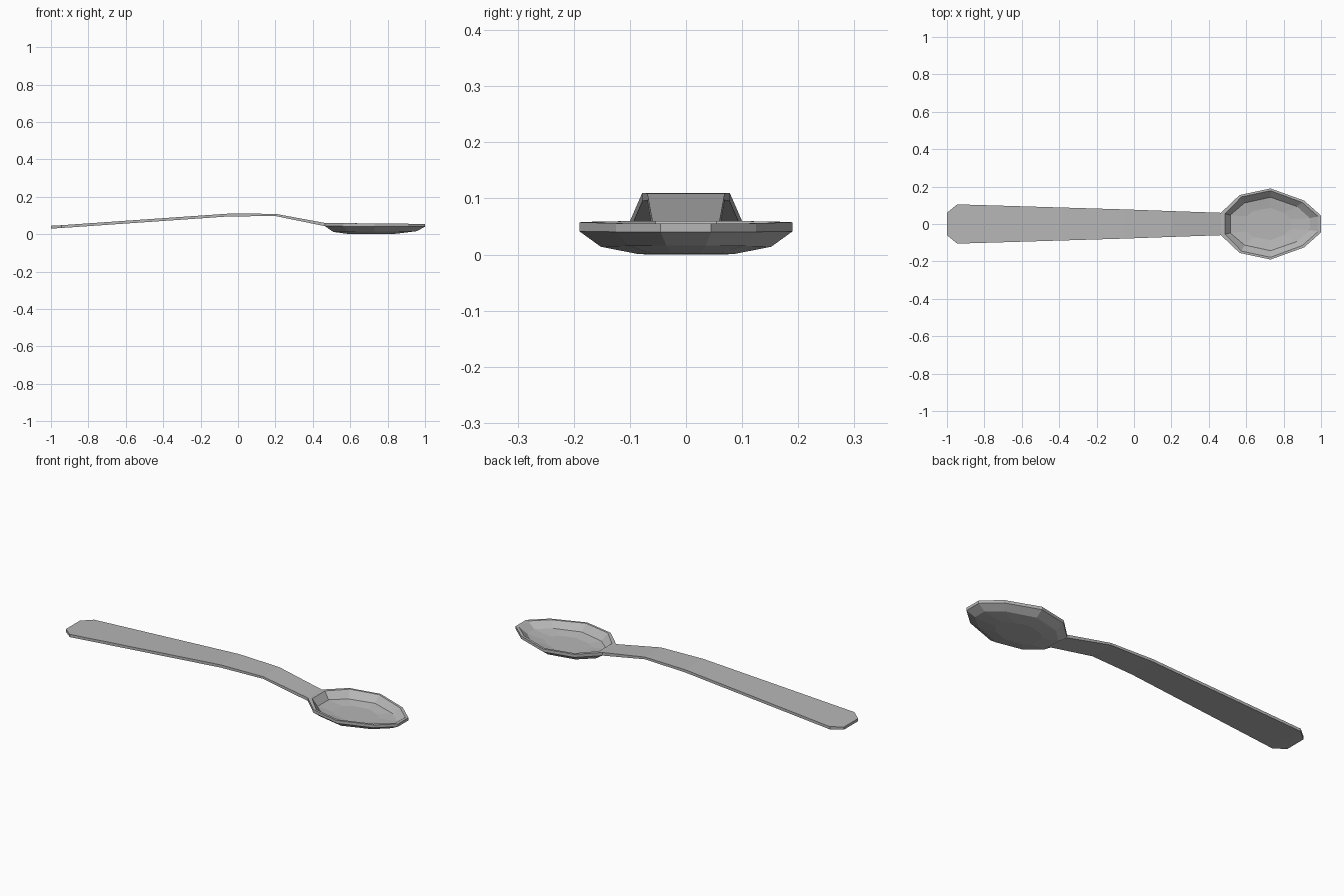
import bpy
import bmesh

if "Cube" in bpy.data.objects:
    bpy.data.objects.remove(bpy.data.objects["Cube"], do_unlink=True)

# Single metal colour
metal = bpy.data.materials.new("grey_metal")
metal.use_nodes = True
metal.diffuse_color = (0.47, 0.47, 0.47, 1)
metal.node_tree.nodes["Principled BSDF"].inputs["Base Color"].default_value = (0.47, 0.47, 0.47, 1)


def loft(name, rings, cap_start=True, cap_end=True):
    """Bridge closed rings of equal length into a flat-shaded object."""
    bm = bmesh.new()
    loops = [[bm.verts.new(p) for p in ring] for ring in rings]
    for a, b in zip(loops, loops[1:]):
        for i in range(len(a)):
            j = (i + 1) % len(a)
            bm.faces.new((a[i], a[j], b[j], b[i]))
    if cap_start:
        bm.faces.new(loops[0])
    if cap_end:
        bm.faces.new(loops[-1])
    bmesh.ops.recalc_face_normals(bm, faces=bm.faces)
    mesh = bpy.data.meshes.new(name)
    bm.to_mesh(mesh)
    bm.free()
    mesh.materials.append(metal)
    obj = bpy.data.objects.new(name, mesh)
    bpy.context.collection.objects.link(obj)
    return obj


def bowl_ring(half, z_back, z_tip):
    """Mirror a half outline across y = 0, sloping from back to tip."""
    x0, x1 = half[0][0], half[-1][0]
    outline = half + [(x, -y) for x, y in reversed(half)]
    return [(x, y, z_back + (z_tip - z_back) * (x - x0) / (x1 - x0)) for x, y in outline]


# Bowl: underside, rim band, inner wall and shallow floor
rim = [(0.465, 0.06), (0.565, 0.155), (0.73, 0.19), (0.91, 0.125), (1.0, 0.045)]
lip = [(0.487, 0.055), (0.575, 0.145), (0.73, 0.178), (0.9, 0.115), (0.985, 0.04)]
lower = [(0.51, 0.05), (0.585, 0.12), (0.73, 0.152), (0.88, 0.1), (0.955, 0.035)]
floor = [(0.515, 0.048), (0.59, 0.112), (0.73, 0.143), (0.87, 0.094), (0.94, 0.032)]
base = [(0.6, 0.04), (0.64, 0.07), (0.73, 0.086), (0.8, 0.06), (0.84, 0.025)]
loft("spoon_bowl", [
    bowl_ring(base, 0.0, 0.002),
    bowl_ring(lower, 0.012, 0.016),
    bowl_ring(rim, 0.043, 0.04),
    bowl_ring(rim, 0.06, 0.055),
    bowl_ring(lip, 0.06, 0.055),
    bowl_ring(floor, 0.022, 0.025),
    bowl_ring(base, 0.014, 0.015),
])

# Handle: stations of (x, half width, bottom, top)
stations = [
    (-1.0, 0.06, 0.03, 0.045),
    (-0.945, 0.105, 0.033, 0.048),
    (-0.05, 0.078, 0.095, 0.11),
    (0.2, 0.069, 0.097, 0.109),
    (0.465, 0.06, 0.043, 0.06),
]
loft("spoon_handle",
     [[(x, -w, lo), (x, w, lo), (x, w, hi), (x, -w, hi)] for x, w, lo, hi in stations],
     cap_end=False)
